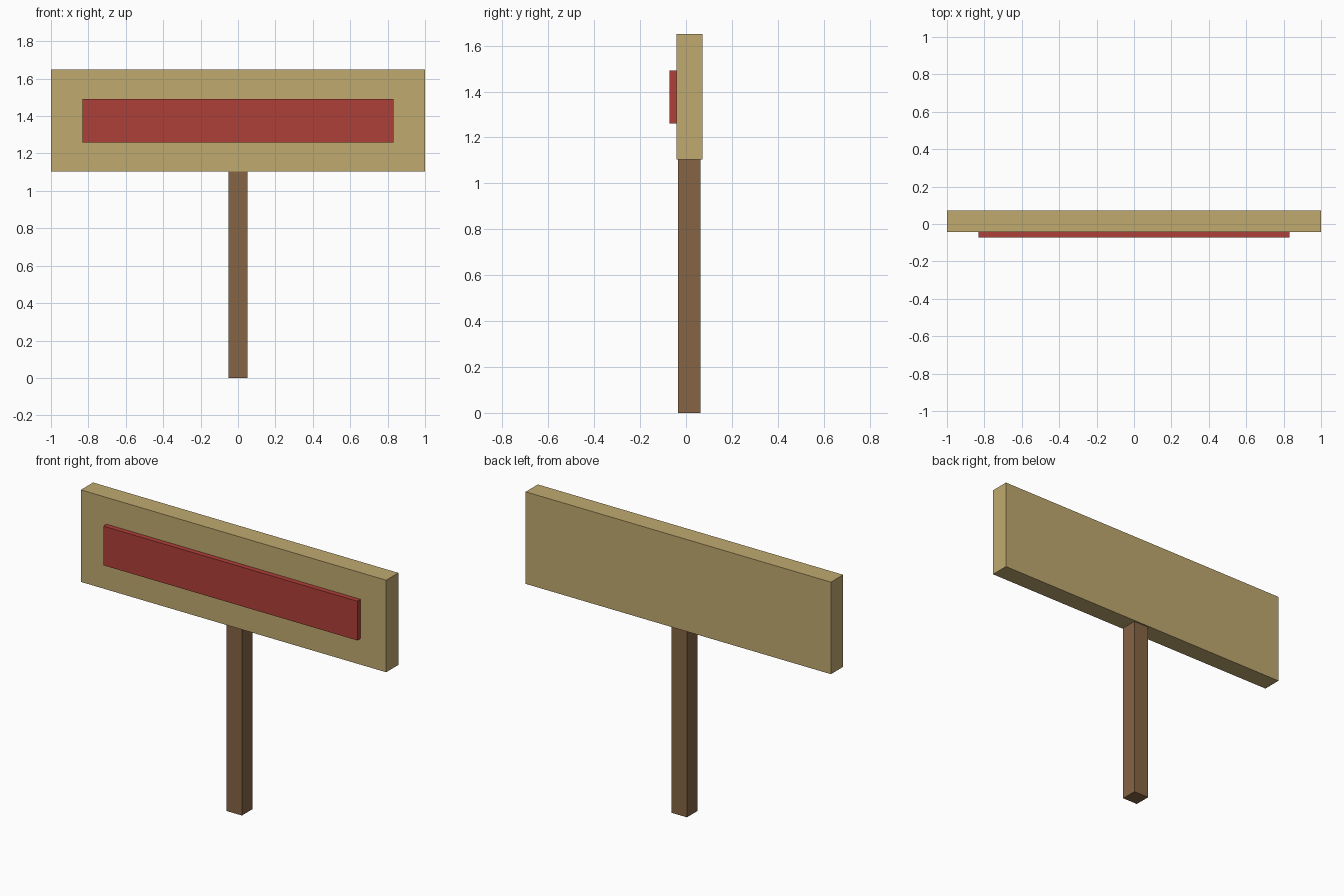
import bpy

cube = bpy.data.objects.get("Cube")
if cube:
    bpy.data.objects.remove(cube, do_unlink=True)


def make_material(name, rgb):
    mat = bpy.data.materials.new(name)
    mat.use_nodes = True
    color = (*rgb, 1.0)
    mat.diffuse_color = color
    bsdf = next(n for n in mat.node_tree.nodes if n.type == 'BSDF_PRINCIPLED')
    bsdf.inputs["Base Color"].default_value = color
    return mat


def make_box(name, low, high, mat):
    """Box spanning two opposite corners."""
    center = [(a + b) / 2 for a, b in zip(low, high)]
    bpy.ops.mesh.primitive_cube_add(size=1, location=center)
    obj = bpy.context.object
    obj.name = name
    obj.scale = [b - a for a, b in zip(low, high)]
    bpy.ops.object.transform_apply(location=False, rotation=False, scale=True)
    obj.data.materials.append(mat)
    return obj


tan_wood = make_material("tan wood", (0.53, 0.40, 0.16))
brown_wood = make_material("brown wood", (0.24, 0.13, 0.06))
red_paint = make_material("red paint", (0.43, 0.05, 0.04))

# Square post carrying the board
make_box("post", (-0.05, -0.035, 0), (0.05, 0.063, 1.105), brown_wood)

# Wide sign board
make_box("sign_board", (-1, -0.042, 1.105), (1, 0.072, 1.65), tan_wood)

# Raised panel on the front of the board
make_box("front_panel", (-0.832, -0.072, 1.26), (0.832, -0.042, 1.492), red_paint)
